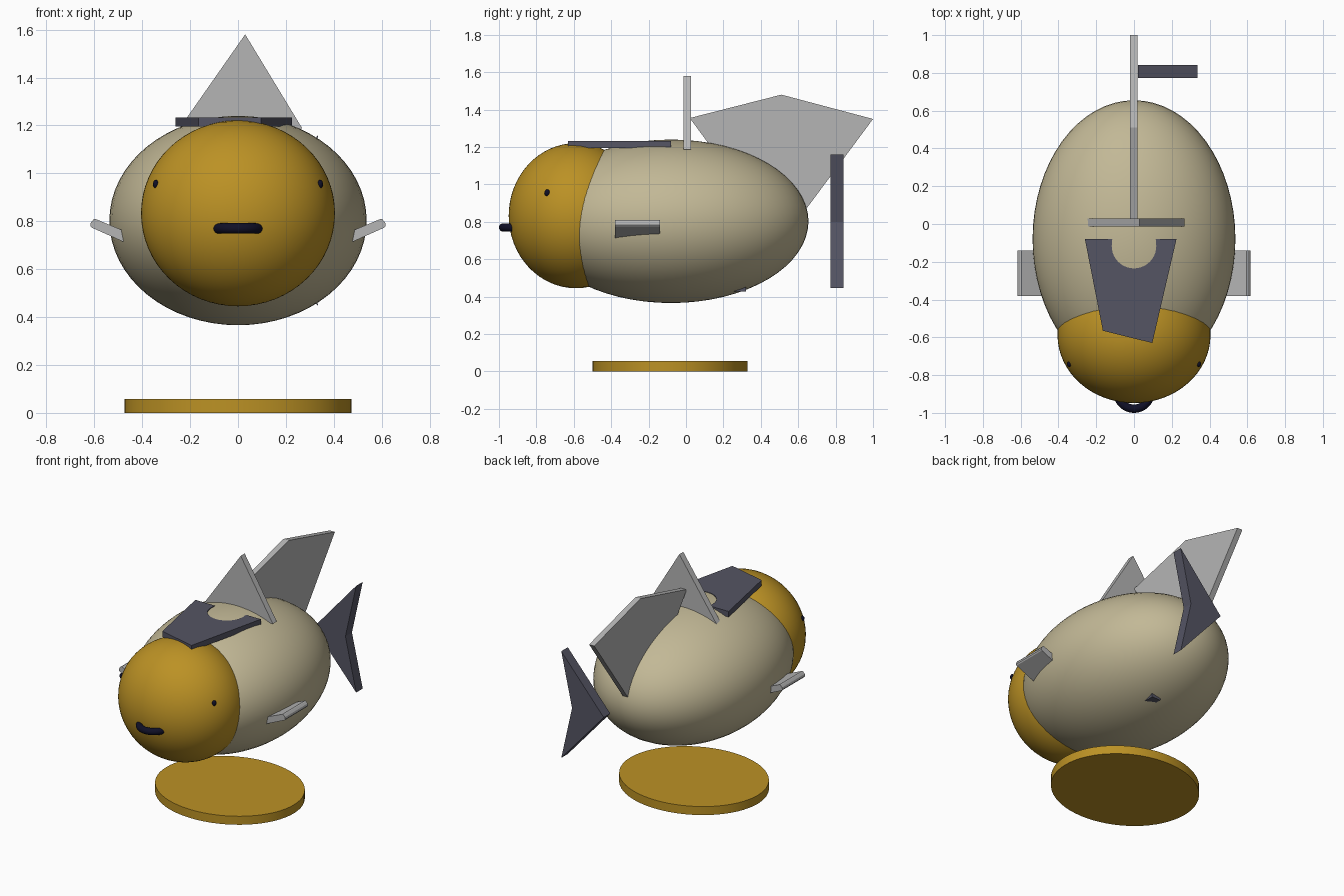
import bpy, bmesh, math
from mathutils import Vector

if "Cube" in bpy.data.objects:
    bpy.data.objects.remove(bpy.data.objects["Cube"])


def material(name, rgb):
    m = bpy.data.materials.new(name)
    m.diffuse_color = (*rgb, 1)
    m.use_nodes = True
    m.node_tree.nodes["Principled BSDF"].inputs["Base Color"].default_value = m.diffuse_color
    return m


GOLD = material("gold", (0.50, 0.285, 0.018))
CREAM = material("cream", (0.54, 0.48, 0.305))
GREY = material("light_grey", (0.46, 0.46, 0.46))
SLATE = material("slate", (0.089, 0.089, 0.125))
NAVY = material("navy", (0.005, 0.005, 0.02))


def finish(name, mat, scale=(1, 1, 1)):
    """Name, scale and smooth the active primitive."""
    o = bpy.context.object
    o.name = name
    o.scale = scale
    bpy.ops.object.transform_apply(location=False, rotation=False, scale=True)
    o.data.materials.append(mat)
    bpy.ops.object.shade_smooth_by_angle(angle=math.radians(35))
    return o


def ellipsoid(name, mat, center, radii, segments=64):
    bpy.ops.mesh.primitive_uv_sphere_add(segments=segments, ring_count=segments // 2,
                                         radius=1, location=center)
    return finish(name, mat, radii)


def plate(name, mat, points, axis, lo, hi):
    """Extrude a 2D outline along one axis from lo to hi."""
    def place(p, d):
        c = list(p)
        c.insert(axis, d)
        return Vector(c)
    bm = bmesh.new()
    face = bm.faces.new([bm.verts.new(place(p, lo)) for p in points])
    ext = bmesh.ops.extrude_face_region(bm, geom=[face])
    moved = [g for g in ext["geom"] if isinstance(g, bmesh.types.BMVert)]
    bmesh.ops.translate(bm, verts=moved, vec=place((0, 0), hi - lo))
    bmesh.ops.recalc_face_normals(bm, faces=bm.faces)
    me = bpy.data.meshes.new(name)
    bm.to_mesh(me)
    bm.free()
    me.materials.append(mat)
    o = bpy.data.objects.new(name, me)
    bpy.context.collection.objects.link(o)
    return o


# Body and head
ellipsoid("body", CREAM, (0, -0.08, 0.803), (0.537, 0.735, 0.437))
ellipsoid("head", GOLD, (0, -0.588, 0.833), (0.405, 0.36, 0.388))

# Oval base floating under the body
bpy.ops.mesh.primitive_cylinder_add(vertices=64, radius=1, depth=0.057,
                                    location=(0, -0.085, 0.0285))
finish("base", GOLD, (0.473, 0.415, 1))

# Mouth ring, half sunk in the head
bpy.ops.mesh.primitive_torus_add(major_radius=0.088, minor_radius=0.022,
                                 major_segments=48, minor_segments=16,
                                 location=(0, -0.89, 0.77))
finish("mouth", NAVY)

# Eyes and side fins on both sides
fin = [(0.35, 0.658), (0.48, 0.715), (0.612, 0.774), (0.617, 0.782),
       (0.614, 0.795), (0.603, 0.808), (0.596, 0.81), (0.35, 0.707)]
for s, side in ((1, "right"), (-1, "left")):
    ellipsoid("eye_" + side, NAVY, (s * 0.343, -0.742, 0.955), (0.012, 0.015, 0.018), 16)
    plate("side_fin_" + side, GREY, [(s * x, z) for x, z in fin], 1, -0.38, -0.14)

# Crosswise triangular fin on the back
plate("back_fin", GREY, [(0.03, 1.58), (0.268, 1.188), (-0.25, 1.18)], 1, -0.014, 0.028)

# Lengthwise kite-shaped fin
plate("top_fin", GREY, [(0.02, 1.355), (0.51, 1.48), (1.0, 1.35), (0.51, 0.69)],
      0, -0.02, 0.018)

# Notched tail blade
plate("tail", SLATE, [(0.02, 0.80), (0.335, 1.16), (0.255, 0.80), (0.335, 0.445)],
      1, 0.773, 0.842)

# Collar plate with a round notch
notch = [(0.118 * math.cos(a), -0.117 + 0.118 * math.sin(a))
         for a in (math.pi + math.pi * i / 20 for i in range(21))]
plate("collar", SLATE, [(-0.26, -0.08), (-0.115, -0.08)] + notch +
      [(0.115, -0.08), (0.225, -0.08), (0.097, -0.63), (-0.165, -0.565)],
      2, 1.195, 1.233)

# Small plate corner showing at the belly
plate("belly_plate", SLATE, [(0.06, 0.25), (0.125, 0.25), (0.125, 0.32), (0.06, 0.32)],
      2, 0.427, 0.46)
